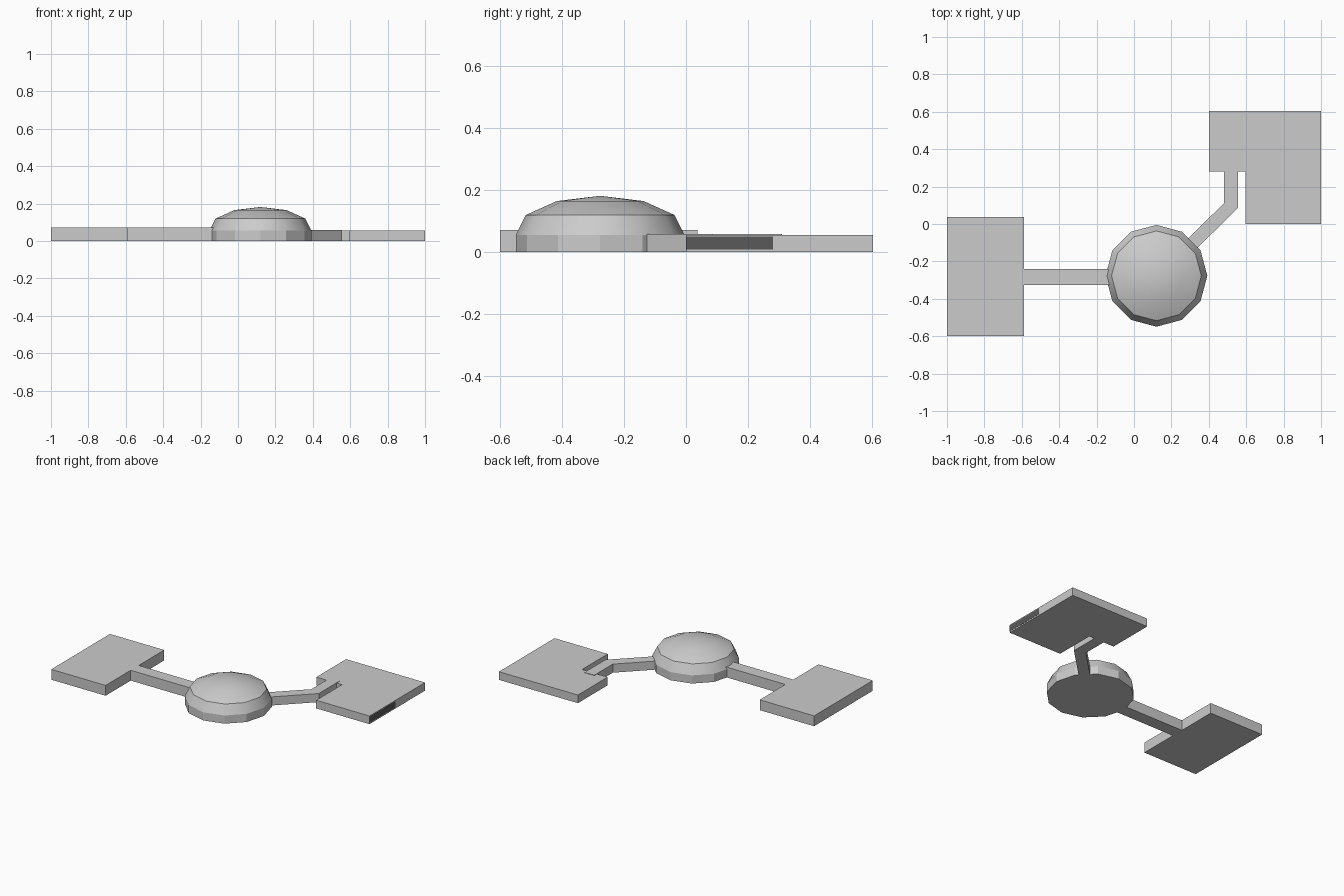
import bpy
import bmesh
import math

cube = bpy.data.objects.get("Cube")
if cube:
    bpy.data.objects.remove(cube, do_unlink=True)


def make_material(name, value):
    mat = bpy.data.materials.new(name)
    mat.use_nodes = True
    color = (value, value, value, 1)
    mat.diffuse_color = color
    mat.node_tree.nodes["Principled BSDF"].inputs["Base Color"].default_value = color
    return mat


grey = make_material("light grey", 0.6)
dark = make_material("dark grey", 0.1)


def finish(name, bm, mat):
    bmesh.ops.recalc_face_normals(bm, faces=bm.faces)
    mesh = bpy.data.meshes.new(name)
    bm.to_mesh(mesh)
    bm.free()
    mesh.materials.append(mat)
    obj = bpy.data.objects.new(name, mesh)
    bpy.context.collection.objects.link(obj)
    return obj


def slab(name, outline, bottom, top, mat=grey):
    """Extrude a flat outline upwards."""
    bm = bmesh.new()
    face = bm.faces.new([bm.verts.new((x, y, bottom)) for x, y in outline])
    up = bmesh.ops.extrude_face_region(bm, geom=[face])["geom"]
    verts = [v for v in up if isinstance(v, bmesh.types.BMVert)]
    bmesh.ops.translate(bm, verts=verts, vec=(0, 0, top - bottom))
    return finish(name, bm, mat)


def rectangle(x0, x1, y0, y1):
    return [(x0, y0), (x1, y0), (x1, y1), (x0, y1)]


SIDES = 12
CENTER = (0.12, -0.277)


def ring_points(radius):
    angles = [math.tau * i / SIDES for i in range(SIDES)]
    return [(CENTER[0] + radius * math.cos(a), CENTER[1] + radius * math.sin(a))
            for a in angles]


# Pads
slab("right_pad", rectangle(-1, -0.587, -0.6, 0.037), 0, 0.071)
slab("left_pad", [(0.4, 0.28), (0.595, 0.28), (0.595, 0), (1, 0),
                  (1, 0.603), (0.4, 0.603)], 0, 0.056)

# Dark side opening on the left pad
slab("side_opening", rectangle(0.996, 1.001, 0, 0.28), 0.008, 0.05, dark)

# Connecting passages
slab("right_passage", rectangle(-0.59, -0.1, -0.327, -0.24), 0, 0.071)
slab("left_passage", [(0.48, 0.31), (0.48, 0.11), (0.2, -0.165),
                      (0.25, -0.215), (0.555, 0.085), (0.555, 0.31)], 0, 0.059)

# Faceted base of the dome
slab("dome_base", ring_points(0.272), 0, 0.056)

# Dome built from stacked rings
bm = bmesh.new()
rings = [[bm.verts.new((x, y, z)) for x, y in ring_points(r)]
         for r, z in [(0.272, 0.056), (0.24, 0.12), (0.14, 0.165)]]
tip = bm.verts.new((*CENTER, 0.182))
for i in range(SIDES):
    j = (i + 1) % SIDES
    for low, high in zip(rings, rings[1:]):
        bm.faces.new((low[i], low[j], high[j], high[i]))
    bm.faces.new((rings[-1][i], rings[-1][j], tip))
dome = finish("dome", bm, grey)
for obj in bpy.context.selected_objects:
    obj.select_set(False)
dome.select_set(True)
bpy.context.view_layer.objects.active = dome
bpy.ops.object.shade_smooth_by_angle(angle=math.radians(30))
